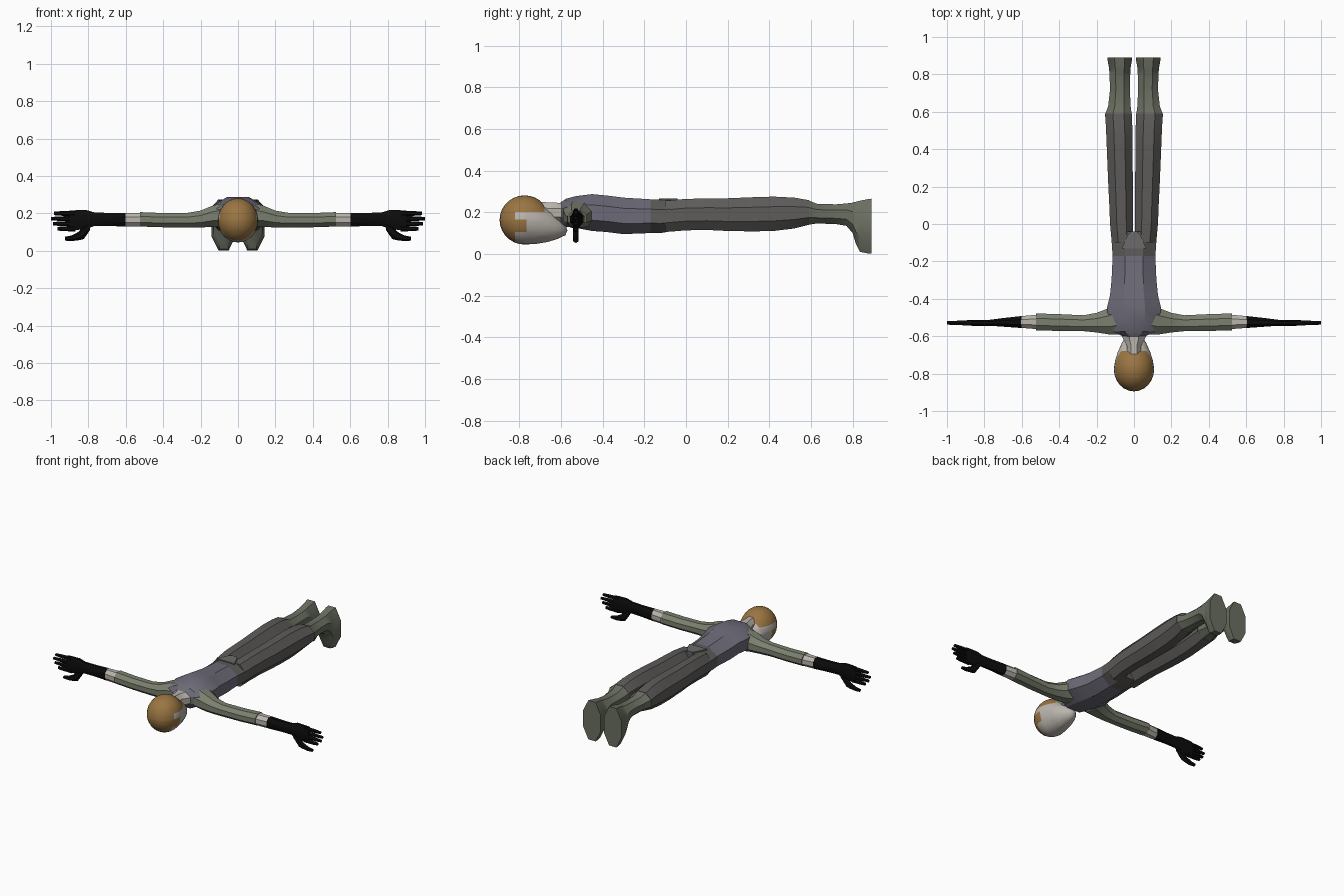
import bpy, bmesh, math
from mathutils import Vector

if "Cube" in bpy.data.objects:
    bpy.data.objects.remove(bpy.data.objects["Cube"])


def material(name, r, g, b):
    m = bpy.data.materials.new(name)
    lin = [((c / 255 + 0.055) / 1.055) ** 2.4 if c > 10 else c / 255 / 12.92 for c in (r, g, b)]
    m.diffuse_color = (*lin, 1)
    m.use_nodes = True
    m.node_tree.nodes["Principled BSDF"].inputs["Base Color"].default_value = m.diffuse_color
    return m


HAIR = material("brown hair", 154, 117, 66)
SKIN = material("pale grey", 186, 180, 172)
VEST = material("blue grey", 110, 108, 121)
TROUSER = material("charcoal", 94, 92, 90)
SLEEVE = material("sage grey", 122, 128, 111)
BOOT = material("olive grey", 106, 111, 97)
GLOVE = material("black", 12, 12, 12)
PATCH = material("mid grey", 108, 107, 108)


def finish(name, bm, mats, angle=30):
    bmesh.ops.recalc_face_normals(bm, faces=bm.faces)
    me = bpy.data.meshes.new(name)
    bm.to_mesh(me)
    bm.free()
    for m in mats:
        me.materials.append(m)
    ob = bpy.data.objects.new(name, me)
    bpy.context.collection.objects.link(ob)
    bpy.ops.object.select_all(action='DESELECT')
    ob.select_set(True)
    bpy.context.view_layer.objects.active = ob
    bpy.ops.object.shade_smooth_by_angle(angle=math.radians(angle))
    return ob


def loft(name, axis, stations, mat, side=1, n=8):
    """Stations: (position, u0, u1, z0, z1); u is x for axis 'y' and y for axis 'x'."""
    bm = bmesh.new()
    k = 1 / math.cos(math.pi / n)
    rings = []
    for p, u0, u1, z0, z1 in stations:
        ring = []
        for i in range(n):
            a = (i + 0.5) * 2 * math.pi / n
            u = (u0 + u1) / 2 + math.cos(a) * k * (u1 - u0) / 2
            z = (z0 + z1) / 2 + math.sin(a) * k * (z1 - z0) / 2
            co = (u * side, p, z) if axis == 'y' else (p * side, u, z)
            ring.append(bm.verts.new(co))
        rings.append(ring)
    for a, b in zip(rings, rings[1:]):
        for i in range(n):
            j = (i + 1) % n
            bm.faces.new((a[i], a[j], b[j], b[i]))
    bm.faces.new(rings[0])
    bm.faces.new(rings[-1])
    return finish(name, bm, [mat])


# Torso, lying face down
loft("torso", 'y', [(-.605, -.05, .05, .15, .245), (-.575, -.115, .115, .13, .265),
                    (-.53, -.13, .13, .125, .277), (-.45, -.145, .145, .11, .287),
                    (-.38, -.128, .128, .105, .28), (-.30, -.12, .12, .095, .27),
                    (-.17, -.114, .114, .10, .262)], VEST)
loft("pelvis", 'y', [(-.17, -.114, .114, .10, .262), (-.12, -.118, .118, .10, .26),
                     (-.04, -.122, .122, .115, .258)], TROUSER)

# Raised seat patch on the back
bm = bmesh.new()
outline = [(-.065, -.13), (.065, -.13), (.035, -.06), (.015, -.04), (-.015, -.04), (-.035, -.06)]
base = bm.faces.new([bm.verts.new((x, y, .258)) for x, y in outline])
ext = bmesh.ops.extrude_face_region(bm, geom=[base])["geom"]
bmesh.ops.translate(bm, vec=(0, 0, .009), verts=[v for v in ext if isinstance(v, bmesh.types.BMVert)])
finish("seat_patch", bm, [PATCH])

# Neck
loft("neck", 'y', [(-.72, -.04, .04, .15, .25), (-.65, -.038, .038, .15, .247),
                   (-.61, -.06, .06, .15, .245), (-.57, -.08, .08, .15, .25)], SKIN)

# Head: sphere with the lower rear drawn out into a jaw, hairline cut in steps
bm = bmesh.new()
bmesh.ops.create_uvsphere(bm, u_segments=24, v_segments=14, radius=1)
for v in bm.verts:
    x, y, z = v.co.x * .108, v.co.y * .12, v.co.z * .118 + .163
    t = max(0, y / .12)
    s = min(1, max(0, (.22 - z) / .13))
    v.co = Vector((x * (1 - .3 * t * s), y - .775 + .13 * t * s, z))
cuts = [((0, -.82, 0), (0, 1, 0)), ((0, -.765, 0), (0, 1, 0)), ((0, 0, .2), (0, 0, 1)),
        ((0, 0, .165), (0, 0, 1)), ((0, 0, .105), (0, 0, 1)), ((0, -.68, 0), (0, 1, 0))]
for co, no in cuts:
    bmesh.ops.bisect_plane(bm, geom=bm.verts[:] + bm.edges[:] + bm.faces[:], plane_co=co, plane_no=no)
for f in bm.faces:
    c = f.calc_center_median()
    sideburn = c.y < -.765 and .105 < c.z < .165 and abs(c.x) > .05
    face = c.y > -.82 and c.z < .2 and not sideburn
    f.material_index = 1 if face or c.y > -.68 else 0
finish("head", bm, [HAIR, SKIN], 40)

for side, tag in ((1, "left"), (-1, "right")):
    # Trouser leg
    loft(tag + "_leg", 'y', [(-.10, .003, .119, .105, .255), (0, .005, .128, .113, .264),
                             (.10, .006, .132, .115, .266), (.20, .006, .137, .11, .267),
                             (.32, .007, .142, .108, .272), (.42, .007, .146, .11, .275),
                             (.52, .009, .15, .122, .27), (.59, .012, .155, .14, .258)],
         TROUSER, side)
    # Boot with toes pointing down
    loft(tag + "_boot", 'y', [(.585, .012, .155, .14, .258), (.63, .018, .138, .146, .24),
                              (.72, .022, .128, .143, .238), (.77, .022, .13, .135, .242),
                              (.80, .02, .132, .10, .246), (.815, .02, .132, .05, .25),
                              (.835, .018, .134, .01, .255), (.87, .012, .14, .003, .262),
                              (.89, .012, .143, .003, .265)], BOOT, side)
    # Sleeve, cuff and glove
    loft(tag + "_sleeve", 'x', [(.08, -.59, -.42, .13, .255), (.135, -.59, -.45, .128, .242),
                                (.20, -.58, -.475, .125, .215), (.27, -.573, -.488, .125, .203),
                                (.40, -.572, -.482, .126, .202), (.525, -.568, -.478, .13, .207)],
         SLEEVE, side)
    loft(tag + "_cuff", 'x', [(.52, -.562, -.485, .13, .203), (.605, -.555, -.493, .13, .203)],
         SKIN, side)
    loft(tag + "_glove", 'x', [(.602, -.556, -.492, .13, .203), (.70, -.549, -.503, .133, .203),
                               (.77, -.544, -.512, .132, .206), (.81, -.545, -.512, .118, .218),
                               (.87, -.544, -.513, .11, .217), (.90, -.541, -.515, .108, .215)],
         GLOVE, side)
    # Fingers
    for i, (z, tip) in enumerate(((.118, .965), (.145, .99), (.172, 1.0), (.2, .985))):
        loft(f"{tag}_finger_{i + 1}", 'x', [(.87, -.542, -.516, z - .012, z + .013),
                                            (.94, -.541, -.517, z - .011, z + .011),
                                            (tip, -.538, -.52, z - .008, z + .008)],
             GLOVE, side, 6)
    # Bent thumb
    loft(tag + "_thumb", 'x', [(.79, -.542, -.516, .115, .15), (.825, -.543, -.515, .068, .135),
                               (.85, -.542, -.516, .06, .10), (.89, -.541, -.517, .054, .08),
                               (.925, -.538, -.52, .056, .074)], GLOVE, side, 6)
